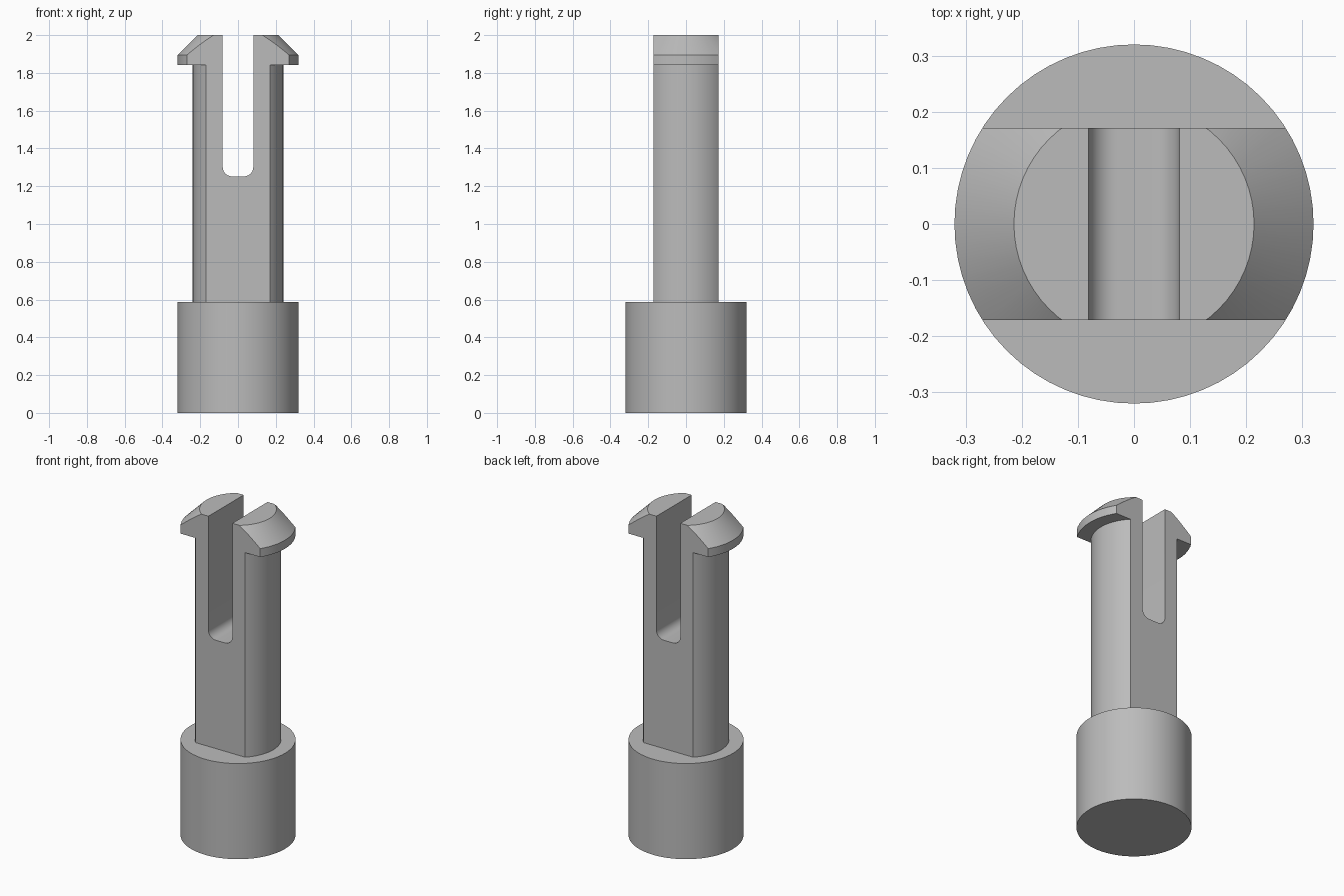
import bpy, bmesh, math
from mathutils import Matrix

cube = bpy.data.objects.get("Cube")
if cube:
    bpy.data.objects.remove(cube, do_unlink=True)

SEGMENTS = 64
BASE_R, BASE_TOP = 0.32, 0.587
SHAFT_R, FLAT_Y = 0.24, 0.171
HEAD_LOW, HEAD_MID, TOP, TOP_R = 1.843, 1.895, 2.0, 0.214
SLOT_X, SLOT_Z, SLOT_FILLET = 0.081, 1.252, 0.05

grey = bpy.data.materials.new("plain grey")
grey.use_nodes = True
grey.diffuse_color = (0.5, 0.5, 0.5, 1)
grey.node_tree.nodes["Principled BSDF"].inputs["Base Color"].default_value = (0.5, 0.5, 0.5, 1)


def make_object(name, bm):
    bmesh.ops.recalc_face_normals(bm, faces=bm.faces)
    mesh = bpy.data.meshes.new(name)
    bm.to_mesh(mesh)
    bm.free()
    mesh.materials.append(grey)
    obj = bpy.data.objects.new(name, mesh)
    bpy.context.collection.objects.link(obj)
    return obj


def lathe(name, profile):
    """Stack rings of (radius, height) into a capped solid."""
    bm = bmesh.new()
    rings = []
    for r, z in profile:
        angles = [math.tau * i / SEGMENTS for i in range(SEGMENTS)]
        rings.append([bm.verts.new((r * math.cos(a), r * math.sin(a), z)) for a in angles])
    for low, high in zip(rings, rings[1:]):
        for i in range(SEGMENTS):
            j = (i + 1) % SEGMENTS
            bm.faces.new((low[i], low[j], high[j], high[i]))
    bm.faces.new(rings[0])
    bm.faces.new(rings[-1])
    return make_object(name, bm)


def prism(name, outline, half_depth):
    """Extrude an (x, z) outline along y."""
    bm = bmesh.new()
    face = bm.faces.new([bm.verts.new((x, -half_depth, z)) for x, z in outline])
    grown = bmesh.ops.extrude_face_region(bm, geom=[face])["geom"]
    verts = [v for v in grown if isinstance(v, bmesh.types.BMVert)]
    bmesh.ops.translate(bm, verts=verts, vec=(0, 2 * half_depth, 0))
    return make_object(name, bm)


def apply_boolean(target, cutter, operation):
    mod = target.modifiers.new(operation.lower(), "BOOLEAN")
    mod.object, mod.operation, mod.solver = cutter, operation, "EXACT"
    cutter.hide_render = True
    bpy.context.view_layer.objects.active = target
    bpy.ops.object.modifier_apply(modifier=mod.name)
    bpy.data.objects.remove(cutter, do_unlink=True)


# Round base
base = lathe("base", [(BASE_R, 0), (BASE_R, BASE_TOP)])

# Shaft with its overhanging, chamfered snap head
post = lathe("split_snap_post", [
    (SHAFT_R, BASE_TOP), (SHAFT_R, HEAD_LOW), (BASE_R, HEAD_LOW),
    (BASE_R, HEAD_MID), (TOP_R, TOP)])

# Flat front and back
bm = bmesh.new()
bmesh.ops.create_cube(bm, size=1, matrix=Matrix.Translation((0, 0, 1.25)) @ Matrix.Diagonal((1, 2 * FLAT_Y, 2, 1)))
apply_boolean(post, make_object("flats_cutter", bm), "INTERSECT")

# Slot with rounded lower corners
corner = [(SLOT_X - SLOT_FILLET + SLOT_FILLET * math.cos(a),
           SLOT_Z + SLOT_FILLET - SLOT_FILLET * math.sin(a))
          for a in [math.pi / 2 * i / 10 for i in range(11)]]
right_side = [(SLOT_X, TOP + 0.2)] + corner
outline = right_side + [(-x, z) for x, z in reversed(right_side)]
apply_boolean(post, prism("slot_cutter", outline, 0.5), "DIFFERENCE")

# Smooth round surfaces, crisp edges
for obj in (base, post):
    bpy.ops.object.select_all(action="DESELECT")
    obj.select_set(True)
    bpy.context.view_layer.objects.active = obj
    bpy.ops.object.shade_smooth_by_angle(angle=math.radians(25))
